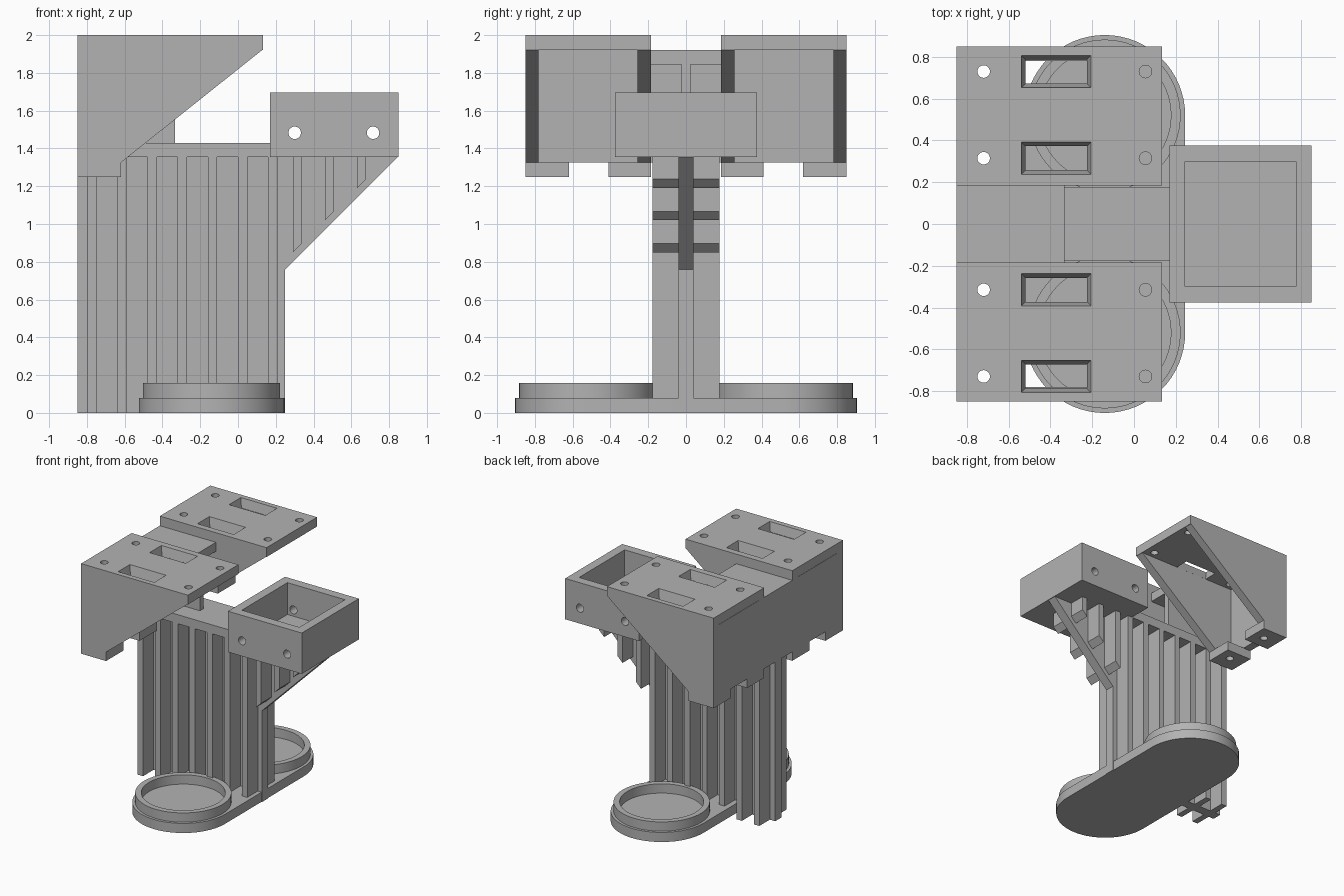
import bpy, bmesh, math

if "Cube" in bpy.data.objects:
    bpy.data.objects.remove(bpy.data.objects["Cube"], do_unlink=True)

grey = bpy.data.materials.new("plain grey")
grey.use_nodes = True
COLOUR = (0.45, 0.45, 0.45, 1)
grey.diffuse_color = COLOUR
grey.node_tree.nodes["Principled BSDF"].inputs["Base Color"].default_value = COLOUR


def prism(name, outline, start, end, axis="y", end_outline=None):
    """Extrude an outline along y (outline in x, z) or z (outline in x, y)."""
    def place(p, d):
        return (p[0], d, p[1]) if axis == "y" else (p[0], p[1], d)
    bm = bmesh.new()
    low = [bm.verts.new(place(p, start)) for p in outline]
    high = [bm.verts.new(place(p, end)) for p in end_outline or outline]
    bm.faces.new(low)
    bm.faces.new(high)
    for i in range(len(low)):
        j = (i + 1) % len(low)
        bm.faces.new((low[i], low[j], high[j], high[i]))
    bmesh.ops.recalc_face_normals(bm, faces=bm.faces)
    mesh = bpy.data.meshes.new(name)
    bm.to_mesh(mesh)
    bm.free()
    mesh.materials.append(grey)
    ob = bpy.data.objects.new(name, mesh)
    bpy.context.collection.objects.link(ob)
    return ob


def rect(x0, x1, y0, y1):
    return [(x0, y0), (x1, y0), (x1, y1), (x0, y1)]


def box(name, x0, x1, y0, y1, z0, z1):
    return prism(name, rect(x0, x1, y0, y1), z0, z1, "z")


def arc(cx, cy, r, start=0, sweep=360, n=64):
    closed = sweep == 360
    steps = n if closed else n + 1
    angles = [math.radians(start + sweep * i / n) for i in range(steps)]
    return [(cx + r * math.cos(a), cy + r * math.sin(a)) for a in angles]


def cut(ob, cutters):
    """Subtract each cutter from the object, then discard it."""
    for c in cutters:
        c.hide_render = True
        mod = ob.modifiers.new("cut", "BOOLEAN")
        mod.operation = "DIFFERENCE"
        mod.solver = "EXACT"
        mod.object = c
    deps = bpy.context.evaluated_depsgraph_get()
    mesh = bpy.data.meshes.new_from_object(ob.evaluated_get(deps))
    ob.modifiers.clear()
    ob.data = mesh
    for c in cutters:
        bpy.data.objects.remove(c, do_unlink=True)
    return ob


def smooth(ob):
    bpy.ops.object.select_all(action="DESELECT")
    ob.select_set(True)
    bpy.context.view_layer.objects.active = ob
    bpy.ops.object.shade_smooth_by_angle(angle=math.radians(30))


# Rounded foot plate with a shallow cup at each end
CX, CY = -0.14, 0.52
smooth(prism("base_plate", arc(CX, CY, 0.385, 0, 180, 32) + arc(CX, -CY, 0.385, 180, 180, 32),
             0, 0.08, "z"))
for s, side in ((1, "back"), (-1, "front")):
    ring = prism(side + "_cup_rim", arc(CX, s * CY, 0.363), 0.075, 0.157, "z")
    smooth(cut(ring, [prism("cutter", arc(CX, s * CY, 0.317), 0, 0.3, "z")]))

# Column: thin web with a sloping arm, crossed by ribs and capped by a plate
prism("column_web", [(-0.85, 0), (0.25, 0), (0.25, 0.76), (0.85, 1.36), (-0.85, 1.36)],
      -0.04, 0.04)
for i in range(7):
    x = -0.8 + 0.16 * i
    box(f"column_rib_{i + 1}", x, x + 0.05, -0.178, 0.178, 0, 1.36)
for i in range(3):
    x = 0.29 + 0.17 * i
    prism(f"arm_rib_{i + 1}", [(x, x + 0.56), (x + 0.047, x + 0.607), (x + 0.047, 1.36),
                               (x, 1.36)], -0.178, 0.178)
box("column_cap", -0.85, 0.25, -0.178, 0.178, 1.355, 1.43)

# Open box on the arm, with screw holes through its front and back walls
tray = box("open_box", 0.17, 0.85, -0.375, 0.375, 1.355, 1.695)
smooth(cut(tray, [box("cutter", 0.245, 0.775, -0.3, 0.3, 1.43, 1.8)] +
           [prism("cutter", arc(x, 1.483, 0.033, n=32), -0.5, 0.5) for x in (0.3, 0.715)]))

# Upper bracket: wall, low centre bridge and its web
WALL = -0.78
box("bracket_wall", -0.85, WALL, -0.85, 0.85, 1.325, 1.92)
box("bridge_plate", -0.85, -0.333, -0.185, 0.185, 1.845, 1.92)
box("bridge_web", -0.85, -0.333, -0.025, 0.025, 1.42, 1.85)

# Two mirrored platforms, each with gussets, feet, slots and screw holes
gusset = [(-0.85, 1.325), (-0.62, 1.325), (0.133, 1.925), (-0.85, 1.925)]
for s, side in ((1, "back"), (-1, "front")):
    def span(a, b):
        return sorted((s * a, s * b))
    top = box(side + "_platform", -0.85, 0.133, *span(0.185, 0.85), 1.922, 2.0)
    cutters = []
    for y in (0.315, 0.73):
        for x in (-0.72, 0.055):
            cutters.append(prism("cutter", arc(x, s * y, 0.03, n=32), 1.8, 2.1, "z"))
        big = rect(-0.542, -0.203, s * y - 0.08, s * y + 0.08)
        small = rect(-0.517, -0.228, s * y - 0.055, s * y + 0.055)
        cutters.append(prism("cutter", small, 1.912, 2.01, "z", big))
    smooth(cut(top, cutters))
    for name, a, b in (("inner", 0.185, 0.257), ("outer", 0.78, 0.85)):
        prism(f"{side}_{name}_gusset", gusset, *span(a, b))
    for name, a, b, y in (("inner", 0.185, 0.41, 0.315), ("outer", 0.62, 0.85, 0.73)):
        foot = box(f"{side}_{name}_foot", -0.85, -0.62, *span(a, b), 1.25, 1.328)
        smooth(cut(foot, [prism("cutter", arc(-0.72, s * y, 0.03, n=32), 1.1, 1.5, "z")]))
